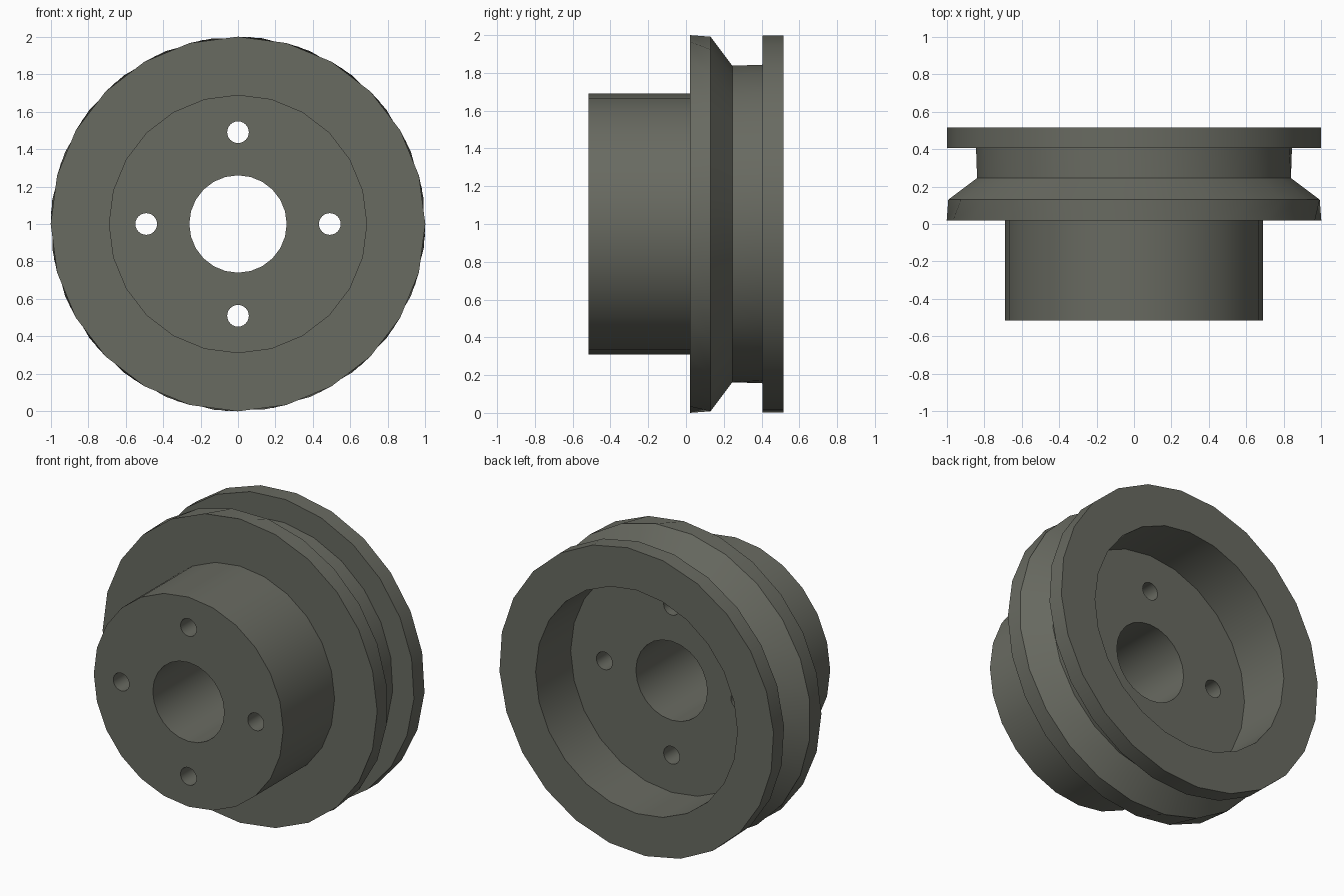
import bpy, bmesh, math
from mathutils import Matrix

if "Cube" in bpy.data.objects:
    bpy.data.objects.remove(bpy.data.objects["Cube"])

SIDES = 24

metal = bpy.data.materials.new("dark warm grey metal")
metal.diffuse_color = (0.14, 0.145, 0.12, 1.0)
metal.use_nodes = True
metal.node_tree.nodes["Principled BSDF"].inputs["Base Color"].default_value = metal.diffuse_color

# Closed pulley section: radius, depth along y, twist as a fraction of one side
PROFILE = [
    (0.26, -0.515, 0), (0.69, -0.515, 0), (0.69, 0.02, 0),      # bore and hub
    (1.00, 0.02, 0), (1.00, 0.13, 0.5),                         # front flange
    (0.845, 0.245, 0.5), (0.845, 0.405, 0.25),                  # belt groove
    (1.00, 0.405, 0.25), (1.00, 0.515, 0.25),                   # back flange
    (0.735, 0.515, 0), (0.735, 0.15, 0), (0.26, 0.15, 0),       # rear recess
]


def lathe(name, profile):
    """Spin a closed section around the y axis at z = 1."""
    bm = bmesh.new()
    rings = []
    for r, y, twist in profile:
        angles = [(i + twist) * math.tau / SIDES for i in range(SIDES)]
        rings.append([bm.verts.new((r * math.sin(a), y, 1 + r * math.cos(a)))
                      for a in angles])
    for k, ring in enumerate(rings):
        nxt = rings[(k + 1) % len(rings)]
        for i in range(SIDES):
            j = (i + 1) % SIDES
            bm.faces.new((ring[i], ring[j], nxt[j], nxt[i]))
    return finish(name, bm)


def finish(name, bm):
    bmesh.ops.recalc_face_normals(bm, faces=bm.faces)
    mesh = bpy.data.meshes.new(name)
    bm.to_mesh(mesh)
    bm.free()
    mesh.materials.append(metal)
    obj = bpy.data.objects.new(name, mesh)
    bpy.context.collection.objects.link(obj)
    return obj


pulley = lathe("pulley_wheel", PROFILE)

# Four bolt holes through the hub
bm = bmesh.new()
for k in range(4):
    a = k * math.pi / 2
    place = (Matrix.Translation((0.49 * math.sin(a), -0.2, 1 + 0.49 * math.cos(a)))
             @ Matrix.Rotation(math.pi / 2, 4, 'X'))
    bmesh.ops.create_cone(bm, cap_ends=True, segments=SIDES, radius1=0.058,
                          radius2=0.058, depth=0.9, matrix=place)
cutter = finish("bolt_hole_cutter", bm)
cutter.hide_render = True

cut = pulley.modifiers.new("bolt holes", 'BOOLEAN')
cut.operation = 'DIFFERENCE'
cut.solver = 'EXACT'
cut.object = cutter
bpy.context.view_layer.objects.active = pulley
pulley.select_set(True)
bpy.ops.object.modifier_apply(modifier=cut.name)
bpy.data.objects.remove(cutter)

# Smooth round walls with crisp rims
bpy.ops.object.shade_smooth_by_angle(angle=math.radians(30))
